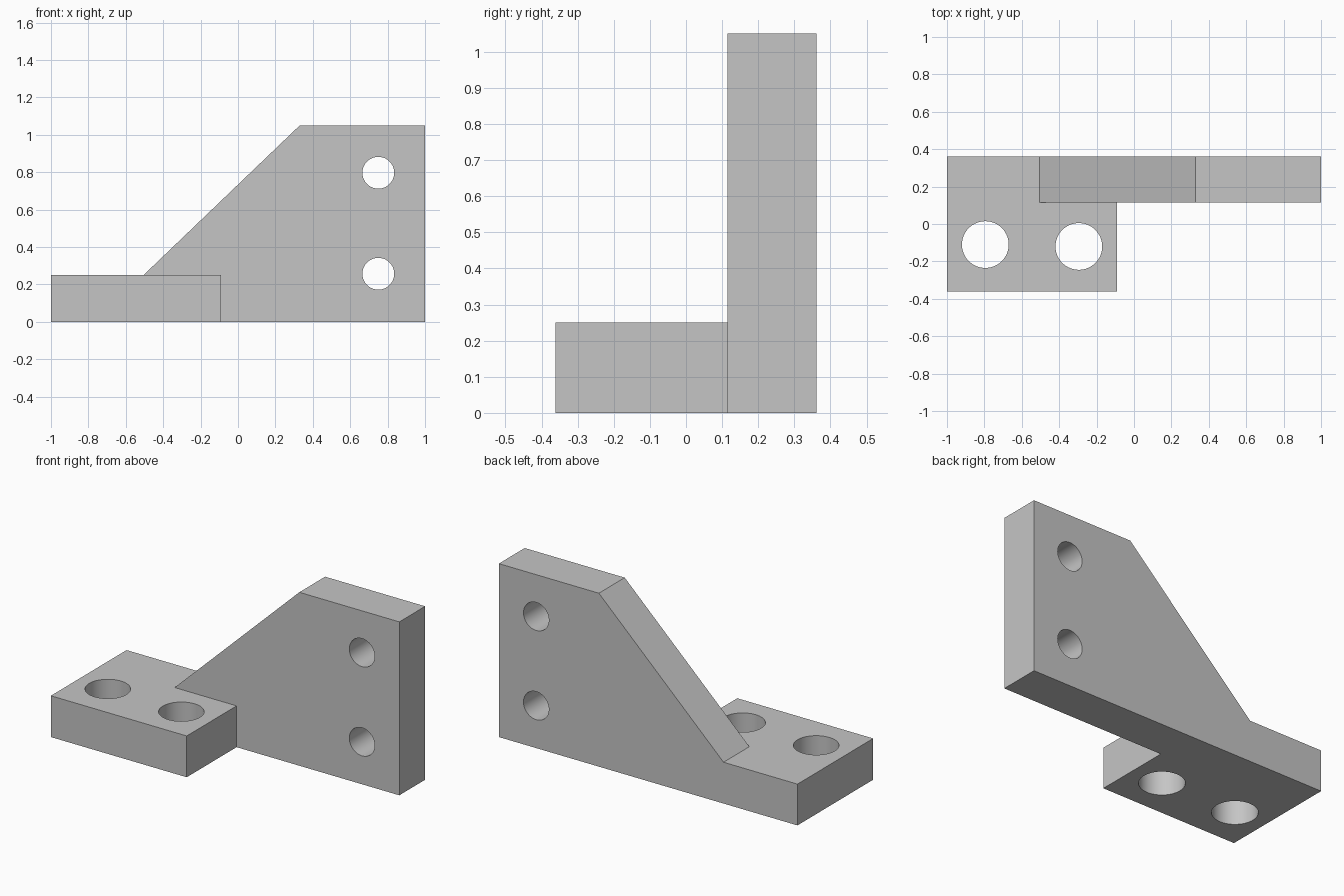
import bpy
import bmesh
from math import radians
from mathutils import Matrix

cube = bpy.data.objects.get("Cube")
if cube:
    bpy.data.objects.remove(cube, do_unlink=True)

GREY = (0.56, 0.56, 0.56, 1)
metal = bpy.data.materials.new("plain grey")
metal.use_nodes = True
metal.diffuse_color = GREY
metal.node_tree.nodes["Principled BSDF"].inputs["Base Color"].default_value = GREY

FRONT, SEAM, BACK = -0.362, 0.115, 0.362
THICK, HEIGHT, FOOT_END = 0.25, 1.05, -0.09


def finish(name, bm):
    bmesh.ops.recalc_face_normals(bm, faces=bm.faces)
    mesh = bpy.data.meshes.new(name)
    bm.to_mesh(mesh)
    bm.free()
    mesh.materials.append(metal)
    obj = bpy.data.objects.new(name, mesh)
    bpy.context.collection.objects.link(obj)
    return obj


def prism(name, outline, direction):
    """Extrude a closed outline along a direction."""
    bm = bmesh.new()
    face = bm.faces.new([bm.verts.new(p) for p in outline])
    side = bmesh.ops.extrude_face_region(bm, geom=[face])["geom"]
    bmesh.ops.translate(bm, vec=direction,
                        verts=[v for v in side if isinstance(v, bmesh.types.BMVert)])
    return finish(name, bm)


def boolean(target, other, operation):
    mod = target.modifiers.new(operation.lower(), "BOOLEAN")
    mod.operation, mod.solver, mod.object = operation, "EXACT", other
    bpy.context.view_layer.objects.active = target
    bpy.ops.object.modifier_apply(modifier=mod.name)
    bpy.data.objects.remove(other, do_unlink=True)


def drill(target, centre, radius, rotation):
    bm = bmesh.new()
    bmesh.ops.create_cone(bm, cap_ends=True, segments=64, radius1=radius,
                          radius2=radius, depth=0.6,
                          matrix=Matrix.Translation(centre) @ rotation)
    cutter = finish("hole_cutter", bm)
    cutter.hide_render = True
    boolean(target, cutter, "DIFFERENCE")


# Upright plate with its sloped shoulder and low tail
profile = [(-1, 0), (1, 0), (1, HEIGHT), (0.33, HEIGHT), (-0.505, THICK), (-1, THICK)]
bracket = prism("bracket", [(x, SEAM, z) for x, z in profile], (0, BACK - SEAM, 0))

# Mounting foot, fused to the tail of the upright
corners = [(-1, FRONT), (FOOT_END, FRONT), (FOOT_END, SEAM), (-1, SEAM)]
foot = prism("foot", [(x, y, 0) for x, y in corners], (0, 0, THICK))
boolean(bracket, foot, "UNION")

# Bolt holes through the upright and through the foot
for z in (0.257, 0.797):
    drill(bracket, (0.75, 0.24, z), 0.085, Matrix.Rotation(radians(90), 4, "X"))
for x, y in ((-0.795, -0.11), (-0.295, -0.12)):
    drill(bracket, (x, y, 0.12), 0.125, Matrix.Identity(4))

# Smooth bores, crisp plate edges
bpy.ops.object.select_all(action="DESELECT")
bracket.select_set(True)
bpy.context.view_layer.objects.active = bracket
bpy.ops.object.shade_smooth_by_angle(angle=radians(30))
